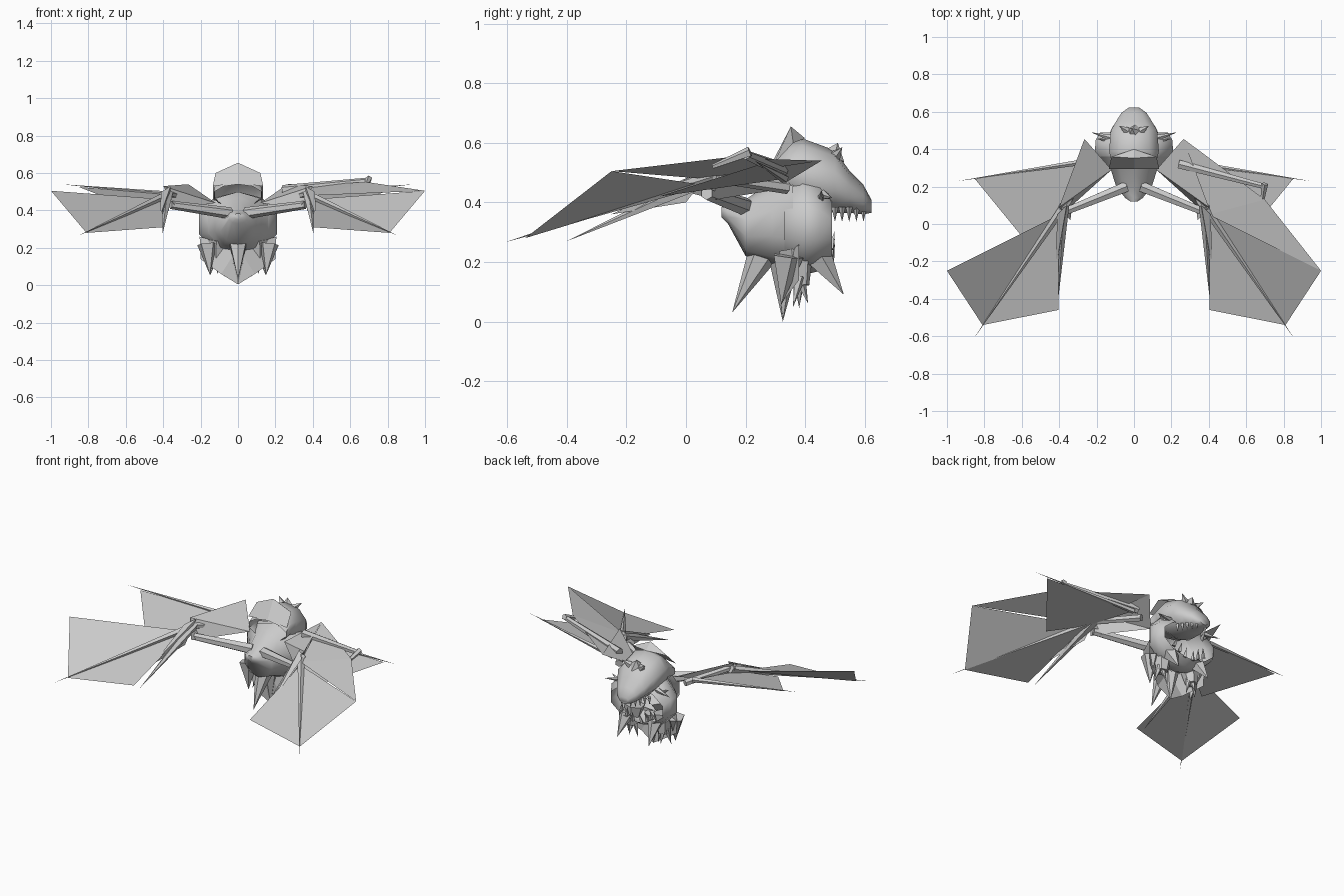
import bpy, math
from mathutils import Vector

if "Cube" in bpy.data.objects:
    bpy.data.objects.remove(bpy.data.objects["Cube"])


def make(name, verts, faces, angle=None):
    me = bpy.data.meshes.new(name)
    me.from_pydata(verts, [], faces)
    ob = bpy.data.objects.new(name, me)
    bpy.context.collection.objects.link(ob)
    if angle:
        bpy.ops.object.select_all(action='DESELECT')
        ob.select_set(True)
        bpy.context.view_layer.objects.active = ob
        bpy.ops.object.shade_smooth_by_angle(angle=math.radians(angle))
    return ob


def loft(name, rings, n=10, cap_first=False, cap_last=False):
    """Rings across y: (y, half width, z top, z bottom)."""
    v, f = [], []
    for y, w, t, b in rings:
        for i in range(n):
            a = math.tau * i / n + math.pi / 2
            v.append((w * math.cos(a), y, (t + b) / 2 + (t - b) / 2 * math.sin(a)))
    for r in range(len(rings) - 1):
        for i in range(n):
            j = (i + 1) % n
            f.append((r * n + i, r * n + j, r * n + n + j, r * n + n + i))
    if cap_first:
        f.append(tuple(range(n - 1, -1, -1)))
    if cap_last:
        f.append(tuple(range(len(v) - n, len(v))))
    return make(name, v, f, 50)


def spike(name, p, q, r1, r2=0.0, n=5):
    p, q = Vector(p), Vector(q)
    bpy.ops.mesh.primitive_cone_add(vertices=n, radius1=r1, radius2=r2,
                                    depth=(q - p).length, location=(p + q) / 2)
    ob = bpy.context.object
    ob.name = name
    ob.rotation_mode = 'QUATERNION'
    ob.rotation_quaternion = (q - p).to_track_quat('Z', 'Y')
    return ob


def mir(p, s):
    return (p[0] * s, p[1], p[2])


# narrow rear body and wide open collar around the throat
loft("body", [(.12, .02, .385, .35), (.14, .05, .39, .33), (.20, .10, .41, .22),
              (.29, .13, .47, .19), (.36, .19, .50, .16)], cap_first=True)
loft("collar", [(.33, .17, .47, .18), (.39, .22, .50, .155),
                (.45, .215, .48, .17), (.49, .19, .42, .20)])

# head with raised crest, open at the back
loft("head", [(.295, .135, .54, .42), (.35, .13, .60, .40), (.39, .14, .615, .37),
              (.50, .13, .575, .365), (.55, .10, .505, .365), (.595, .07, .46, .36),
              (.622, .03, .41, .365)], cap_last=True)
make("crest", [(0, .352, .655), (-.12, .36, .60), (.12, .36, .60), (0, .40, .615),
               (-.135, .295, .53), (.135, .295, .53), (0, .295, .545)],
     [(0, 1, 3), (0, 3, 2), (0, 6, 4, 1), (0, 2, 5, 6)])
spike("brow_horn", (0, .49, .55), (-.01, .51, .60), .045)

for s, side in ((1, "right"), (-1, "left")):
    # face details
    spike("cheek_spike_" + side, mir((.12, .46, .425), s), mir((.23, .49, .415), s), .018)
    spike("rear_cheek_spike_" + side, mir((.13, .45, .40), s), mir((.20, .455, .44), s), .018)
    spike("brow_" + side, mir((.04, .50, .555), s), mir((.08, .525, .585), s), .022)
    # teeth
    for i in range(5):
        y = .50 + .024 * i
        x = .095 - .016 * i
        spike("upper_tooth_" + side, mir((x, y, .385), s), mir((x, y, .335), s), .012, n=4)
    for i in range(3):
        spike("lower_tooth_" + side, mir((.03 + .04 * i, .485, .20 + .022 * i), s),
              mir((.025 + .035 * i, .50, .26 + .022 * i), s), .013, n=4)
    # legs and claws
    spike("leg_" + side, mir((.10, .37, .24), s), mir((.11, .38, .12), s), .06, .035, 6)
    spike("side_claw_" + side, mir((.165, .34, .22), s), mir((.15, .32, .055), s), .055)
    for dx, y, z in ((-.04, .38, .045), (.0, .41, .06), (.04, .36, .05)):
        spike("toe_claw_" + side, mir((.11 + dx * .5, .38, .15), s),
              mir((.11 + dx, y, z), s), .022)
    spike("front_claw_" + side, mir((.10, .45, .21), s), mir((.11, .53, .09), s), .045)

    # wing membranes
    P = [mir(p, s) for p in [
        (.265, .455, .54), (.40, .09, .53), (.34, .02, .43), (.12, .29, .44),   # inner panel
        (1.0, -.25, .505), (.81, -.54, .28), (.405, -.46, .31),                 # rear tips
        (.28, .335, .48), (.85, .24, .525), (.58, -.09, .42), (.40, .05, .46),
        (.33, .10, .41)]]
    make("wing_inner_" + side, P, [(0, 1, 3), (1, 11, 3), (1, 2, 11)])
    make("wing_rear_" + side, P, [(10, 4, 5), (10, 5, 6)])
    make("wing_front_" + side, P, [(7, 8, 9, 10)])

    # wing bones
    spike("upper_arm_" + side, mir((.04, .20, .385), s), mir((.36, .07, .43), s), .032, .022, 6)
    spike("forearm_" + side, mir((.23, .34, .45), s), mir((.385, .06, .49), s), .022, .018, 6)
    spike("rear_finger_" + side, mir((.385, .08, .48), s), mir((.855, -.61, .265), s), .022, 0)
    spike("inner_finger_" + side, mir((.375, .10, .49), s), mir((.405, -.40, .27), s), .03, 0)
    spike("front_finger_" + side, mir((.28, .33, .48), s), mir((.94, .23, .54), s), .016, 0)
    make("elbow_flap_" + side, [mir(p, s) for p in
         [(.36, .10, .53), (.41, .05, .50), (.42, -.25, .36), (.37, .0, .40)]],
         [(0, 1, 2), (0, 2, 3)])

# extra raised limb and larger panel on one side
spike("raised_arm", (.24, .32, .51), (.70, .20, .56), .026, .016, 6)
spike("raised_hook", (.70, .215, .57), (.68, .09, .52), .018, .008, 5)
make("wing_raised_panel", [(.265, .455, .54), (.70, .13, .55), (1, -.25, .505), (.40, .05, .48)],
     [(0, 1, 3), (1, 2, 3)])

# rear and belly spikes
spike("tail_spike", (0, .285, .28), (0, .155, .03), .065, n=6)
spike("belly_spike", (0, .33, .20), (0, .325, 0), .05, n=6)
make("belly_plates", [(0, .325, .005), (-.09, .32, .06), (-.20, .38, .14), (-.205, .38, .26),
                      (.09, .32, .06), (.20, .38, .14), (.205, .38, .26), (0, .31, .2)],
     [(0, 7, 1), (1, 7, 3, 2), (0, 4, 7), (4, 5, 6, 7)])
